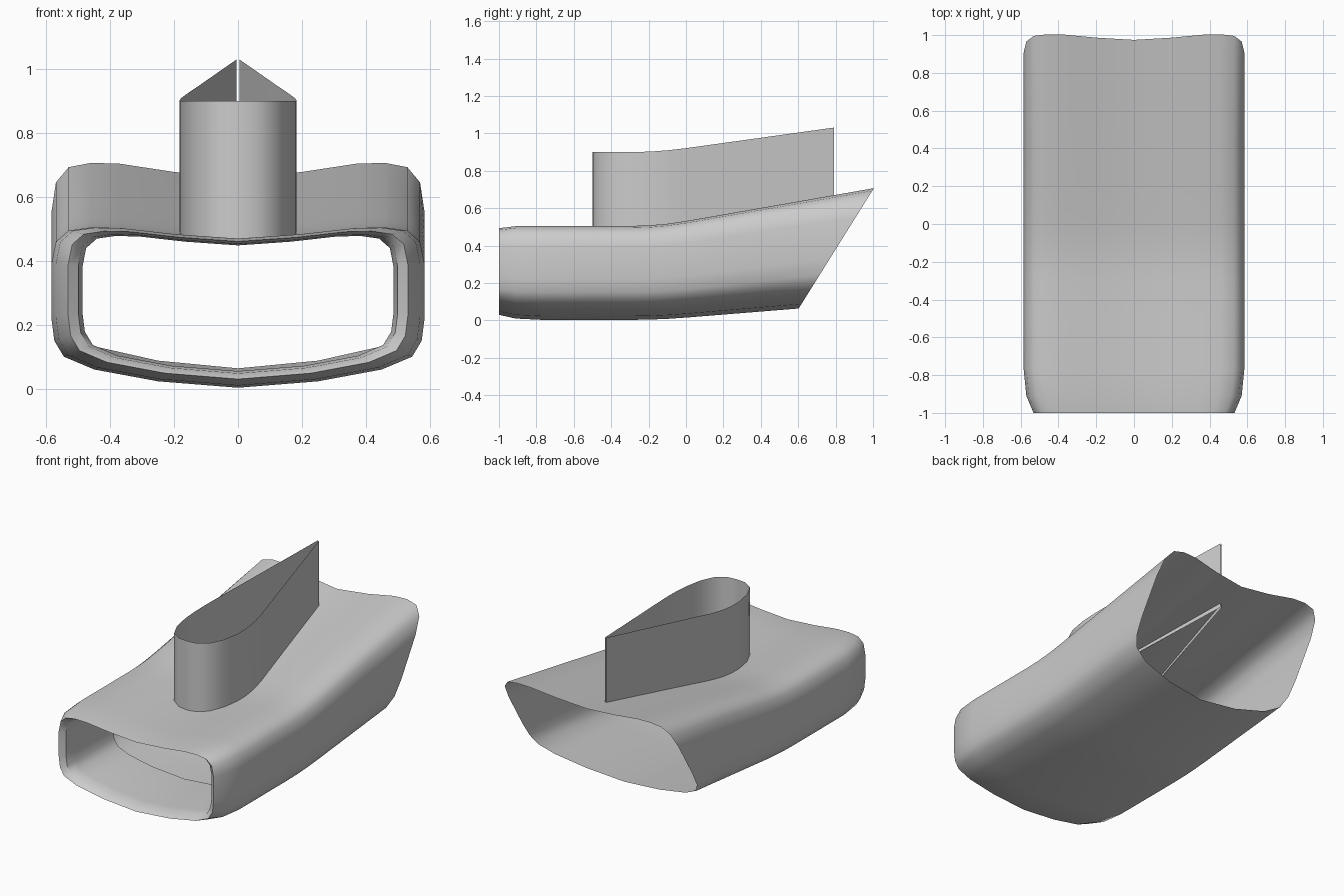
import bpy

if "Cube" in bpy.data.objects:
    bpy.data.objects.remove(bpy.data.objects["Cube"])

# Half cross-section of the duct (x, z), bottom centre to top centre
HALF = [(0, 0.003), (0.25, 0.023), (0.45, 0.06), (0.545, 0.10), (0.575, 0.15),
        (0.584, 0.22), (0.584, 0.39), (0.57, 0.46), (0.53, 0.495), (0.46, 0.505),
        (0.37, 0.503), (0.20, 0.484), (0, 0.47)]
SECTION = HALF + [(-x, z) for x, z in HALF[-2:0:-1]]


def rise(y):
    """Upward sweep of the top line towards the rear."""
    d = max(0.0, y + 0.3)
    return 0.174 * (d * d / 0.6 if d < 0.3 else d - 0.15)


def bend(z, y):
    return z + rise(y) * (0.46 + 0.54 * z / 0.5)


def make(name, verts, faces):
    mesh = bpy.data.meshes.new(name)
    mesh.from_pydata(verts, [], faces)
    obj = bpy.data.objects.new(name, mesh)
    bpy.context.collection.objects.link(obj)
    bpy.ops.object.select_all(action='DESELECT')
    obj.select_set(True)
    bpy.context.view_layer.objects.active = obj
    bpy.ops.object.shade_smooth_by_angle(angle=0.7)
    return obj


def ring(y, half_width, low, high):
    """Section resized to a half width and height range, at station y."""
    return [(x * half_width / 0.584, y,
             bend(low + (z - 0.003) / 0.502 * (high - low), y)) for x, z in SECTION]


def rear_ring():
    """Section cut by the slanted rear plane."""
    pts = []
    for x, z in SECTION:
        y = 0.8
        for _ in range(20):
            y = 0.6 + (bend(z, y) - 0.06) / 1.6
        pts.append((x, y, bend(z, y)))
    return pts


# Duct: inner intake wall, rolled lip, outer shell, slanted rear edge
rings = [ring(-0.53, 0.487, 0.055, 0.478), ring(-0.9, 0.487, 0.055, 0.478),
         ring(-0.975, 0.50, 0.048, 0.483), ring(-1.0, 0.532, 0.03, 0.493),
         ring(-0.91, 0.57, 0.01, 0.504)]
rings += [ring(y, 0.584, 0.003, 0.505)
          for y in (-0.77, -0.5, -0.3, -0.2, -0.1, 0, 0.2, 0.45)]
rings.append(rear_ring())
n = len(SECTION)
faces = [(r * n + i, r * n + (i + 1) % n, (r + 1) * n + (i + 1) % n, (r + 1) * n + i)
         for r in range(len(rings) - 1) for i in range(n)]
# Face winding points outwards on the outer shell
make("intake_duct", [v for r in rings for v in r], faces)

# Pylon: open-topped teardrop wall with a thin slit at its tail
side = [(0.06, -0.495), (0.12, -0.455), (0.16, -0.37), (0.18, -0.26), (0.183, -0.18),
        (0.177, -0.09), (0.163, 0.0), (0.122, 0.2), (0.07, 0.46), (0.004, 0.79)]
outline = [(-x, y) for x, y in side[::-1]] + [(0, -0.5)] + side
m = len(outline)
wall = [(x, y, base + 0.8 * rise(y)) for base in (0.47, 0.90) for x, y in outline]
make("pylon", wall, [(i, i + 1, m + i + 1, m + i) for i in range(m - 1)])
